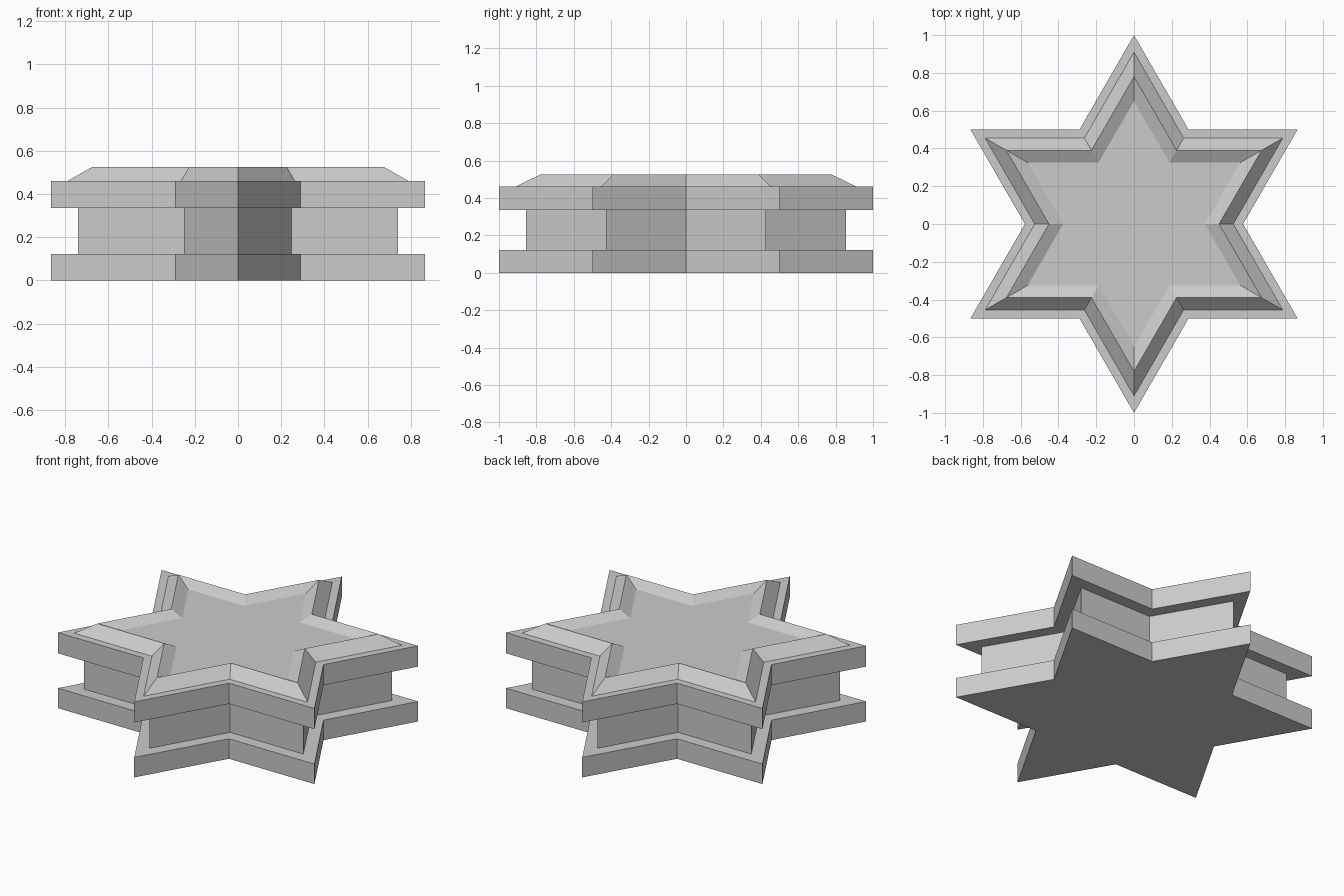
import bpy, bmesh
from math import sin, cos, pi, sqrt

cube = bpy.data.objects.get("Cube")
if cube:
    bpy.data.objects.remove(cube, do_unlink=True)

grey = bpy.data.materials.new("light grey")
colour = (0.6, 0.6, 0.6, 1)
grey.diffuse_color = colour
grey.use_nodes = True
grey.node_tree.nodes["Principled BSDF"].inputs["Base Color"].default_value = colour


def star_ring(bm, radius, z):
    """Six-pointed star outline, one point towards +y."""
    ring = []
    for i in range(12):
        r = radius if i % 2 == 0 else radius / sqrt(3)
        a = pi / 2 + i * pi / 6
        ring.append(bm.verts.new((r * cos(a), r * sin(a), z)))
    return ring


def star_solid(name, profile):
    """Stack star outlines along a (tip radius, height) profile."""
    bm = bmesh.new()
    rings = [star_ring(bm, r, z) for r, z in profile]
    for low, high in zip(rings, rings[1:]):
        for i in range(12):
            j = (i + 1) % 12
            bm.faces.new((low[i], low[j], high[j], high[i]))
    bm.faces.new(rings[0][::-1])
    bm.faces.new(rings[-1])
    mesh = bpy.data.meshes.new(name)
    bm.to_mesh(mesh)
    bm.free()
    mesh.materials.append(grey)
    obj = bpy.data.objects.new(name, mesh)
    bpy.context.collection.objects.link(obj)


# Base slab, recessed neck, top slab, raised bevelled rim and sunken floor
star_solid("star_box", [
    (1.0, 0), (1.0, 0.122),
    (0.855, 0.122), (0.855, 0.335),
    (1.0, 0.335), (1.0, 0.461),
    (0.91, 0.461), (0.78, 0.525),
    (0.65, 0.49),
])
